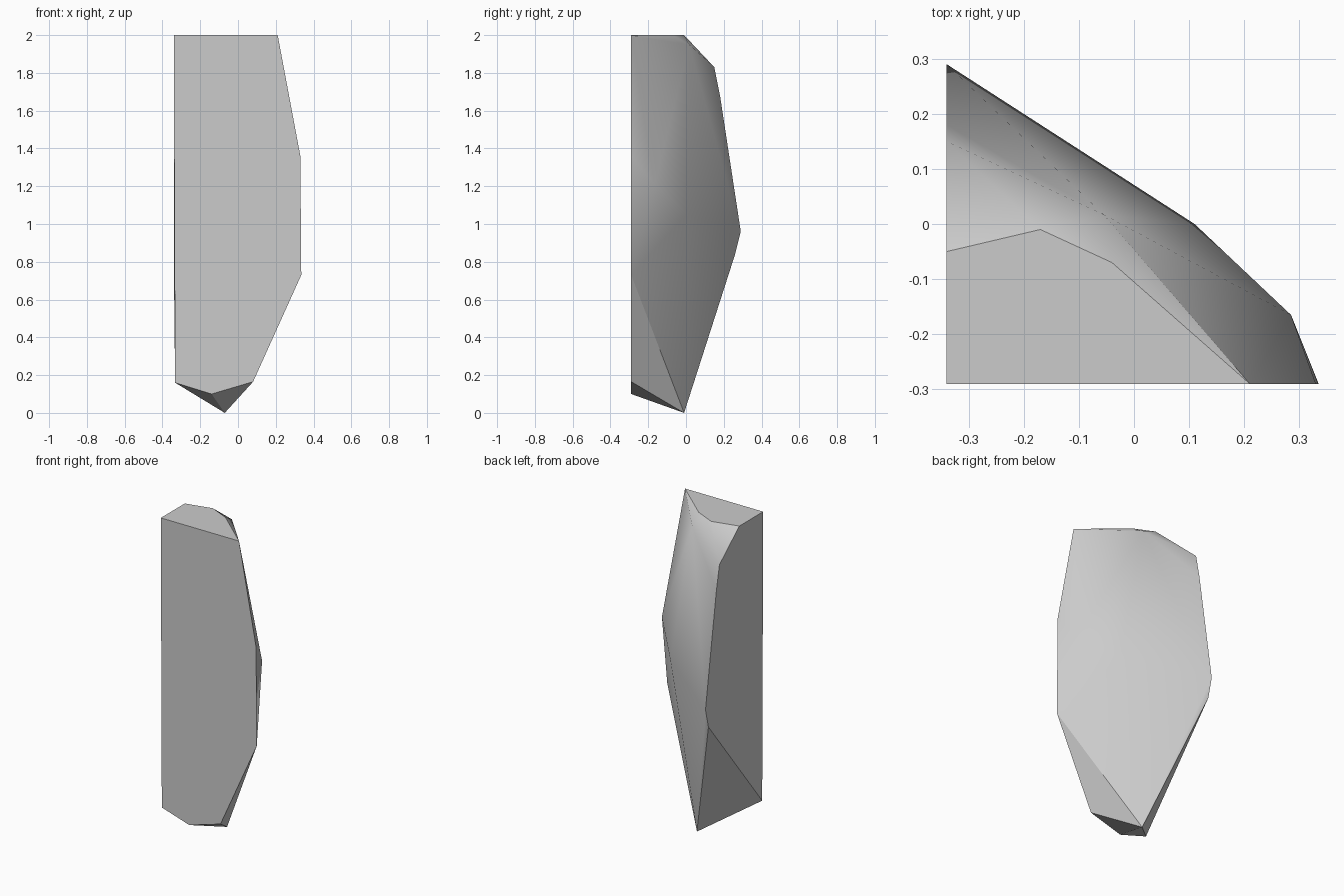
import bpy
import bmesh
import math
from mathutils import Vector

default_cube = bpy.data.objects.get("Cube")
if default_cube:
    bpy.data.objects.remove(default_cube, do_unlink=True)

FRONT = -0.29
SIDE = -0.34
TOP = 2.0


def make_material(name, colour):
    material = bpy.data.materials.new(name)
    material.use_nodes = True
    material.diffuse_color = colour
    material.node_tree.nodes["Principled BSDF"].inputs["Base Color"].default_value = colour
    return material


# Profiles of the flat front, flat side and flat top
front_outline = [(SIDE, TOP), (0.21, TOP), (0.33, 1.36), (0.335, 0.73),
                 (0.08, 0.165), (-0.14, 0.1), (-0.333, 0.16)]
side_outline = [(-0.05, TOP), (0.15, 1.83), (0.18, 1.68), (0.29, 0.96), (0.26, 0.84)]
top_outline = [(-0.17, -0.01), (-0.04, -0.07)]

# Corners of the rounded back, and the pointed foot
back_corners = [(-0.055, 0.017, 1.95), (0.11, 0.0, 1.05), (0.285, -0.165, 1.21)]
foot_tip = (-0.07, -0.01, 0.0)

corners = [Vector((x, FRONT, z)) for x, z in front_outline]
corners += [Vector((SIDE, y, z)) for y, z in side_outline]
corners += [Vector((x, y, TOP)) for x, y in top_outline]
corners += [Vector(point) for point in back_corners + [foot_tip]]

# Wrap the corners in a faceted shell and merge the flat faces
bm = bmesh.new()
for corner in corners:
    bm.verts.new(corner)
hull = bmesh.ops.convex_hull(bm, input=bm.verts[:])
loose = [v for v in bm.verts if not v.link_faces]
bmesh.ops.delete(bm, geom=loose, context="VERTS")
bmesh.ops.dissolve_limit(bm, angle_limit=math.radians(1),
                         verts=bm.verts[:], edges=bm.edges[:])
bmesh.ops.recalc_face_normals(bm, faces=bm.faces[:])

mesh = bpy.data.meshes.new("rock_shard")
bm.to_mesh(mesh)
bm.free()
mesh.materials.append(make_material("stone grey", (0.6, 0.6, 0.6, 1.0)))

rock_shard = bpy.data.objects.new("rock_shard", mesh)
bpy.context.collection.objects.link(rock_shard)

# Soft shading on the rounded back, crisp edges elsewhere
bpy.ops.object.select_all(action="DESELECT")
rock_shard.select_set(True)
bpy.context.view_layer.objects.active = rock_shard
bpy.ops.object.shade_smooth_by_angle(angle=math.radians(32))
